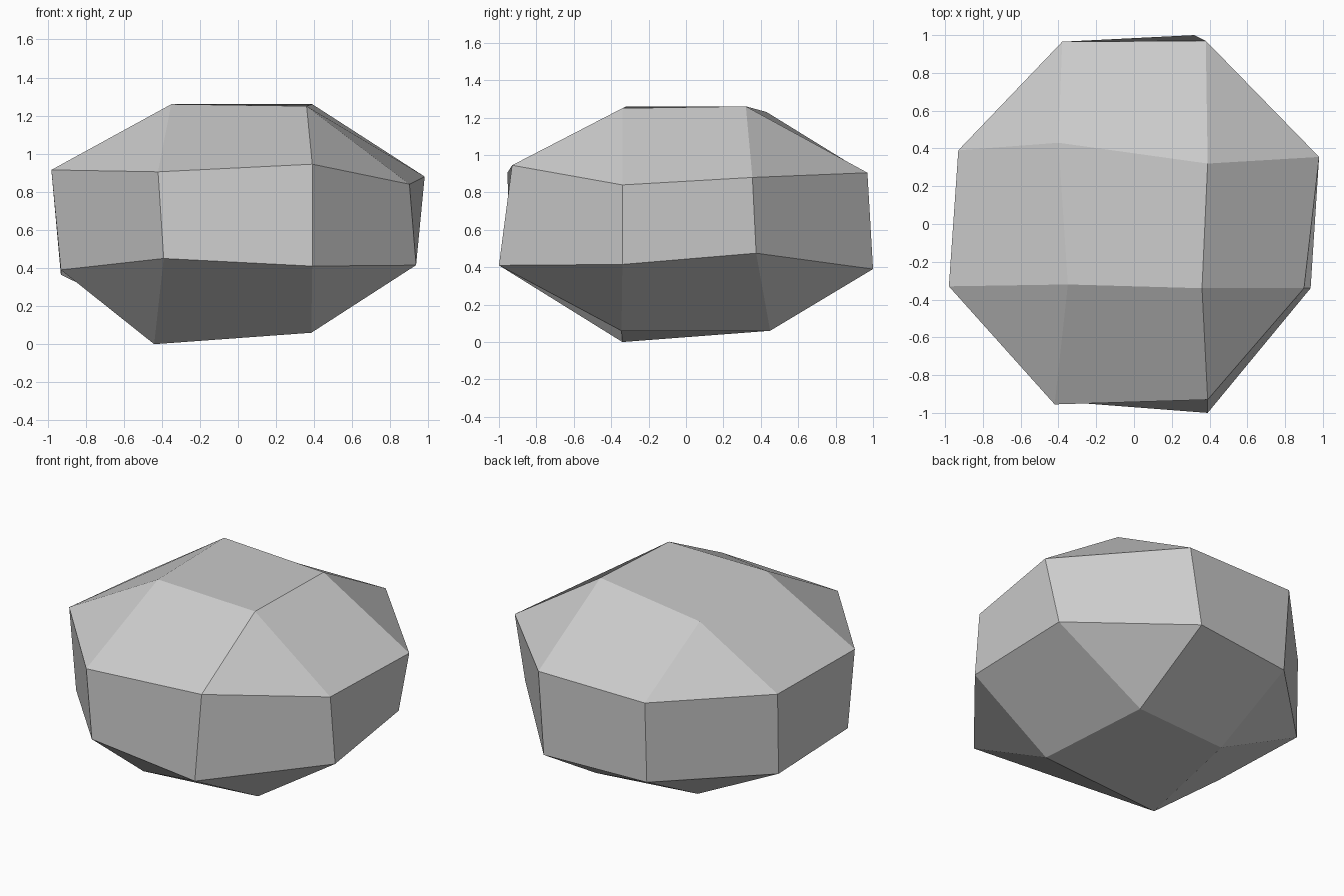
import bpy, bmesh

if "Cube" in bpy.data.objects:
    bpy.data.objects.remove(bpy.data.objects["Cube"])

# Corner rings, counter-clockwise from the front left
top = [(-.35, -.32, 1.26), (.36, -.34, 1.25), (.39, .32, 1.26), (-.40, .43, 1.23)]
upper = [(-.42, -.955, .905), (.39, -.93, .945), (.90, -.34, .84), (.98, .355, .88),
         (.38, .97, .905), (-.38, .965, .90), (-.93, .39, .885), (-.98, -.33, .915)]
lower = [(-.39, -.94, .45), (.39, -1.0, .41), (.935, -.34, .415), (.89, .375, .475),
         (.32, 1.0, .39), (-.37, .93, .37), (-.93, .38, .365), (-.93, -.33, .39)]
bottom = [(-.44, -.34, 0), (.385, -.345, .06), (.33, .45, .06), (-.35, .38, .08)]

bm = bmesh.new()
T, U, L, B = [[bm.verts.new(p) for p in ring] for ring in (top, upper, lower, bottom)]


def cap(centre, ring):
    """Flat middle, four sloping quads and four corner triangles."""
    bm.faces.new(centre)
    for k in range(4):
        bm.faces.new((centre[k], ring[2 * k - 1], ring[2 * k]))
        bm.faces.new((centre[k], ring[2 * k], ring[2 * k + 1], centre[(k + 1) % 4]))


cap(T, U)
cap(B, L)

# Band of eight side faces
for i in range(8):
    j = (i + 1) % 8
    bm.faces.new((L[i], L[j], U[j], U[i]))
bmesh.ops.recalc_face_normals(bm, faces=bm.faces[:])

mesh = bpy.data.meshes.new("rock")
bm.to_mesh(mesh)
bm.free()

# Stone colour
stone = bpy.data.materials.new("stone grey")
stone.diffuse_color = (.6, .6, .6, 1)
stone.use_nodes = True
stone.node_tree.nodes["Principled BSDF"].inputs["Base Color"].default_value = stone.diffuse_color
mesh.materials.append(stone)
rock = bpy.data.objects.new("rock", mesh)
bpy.context.collection.objects.link(rock)
